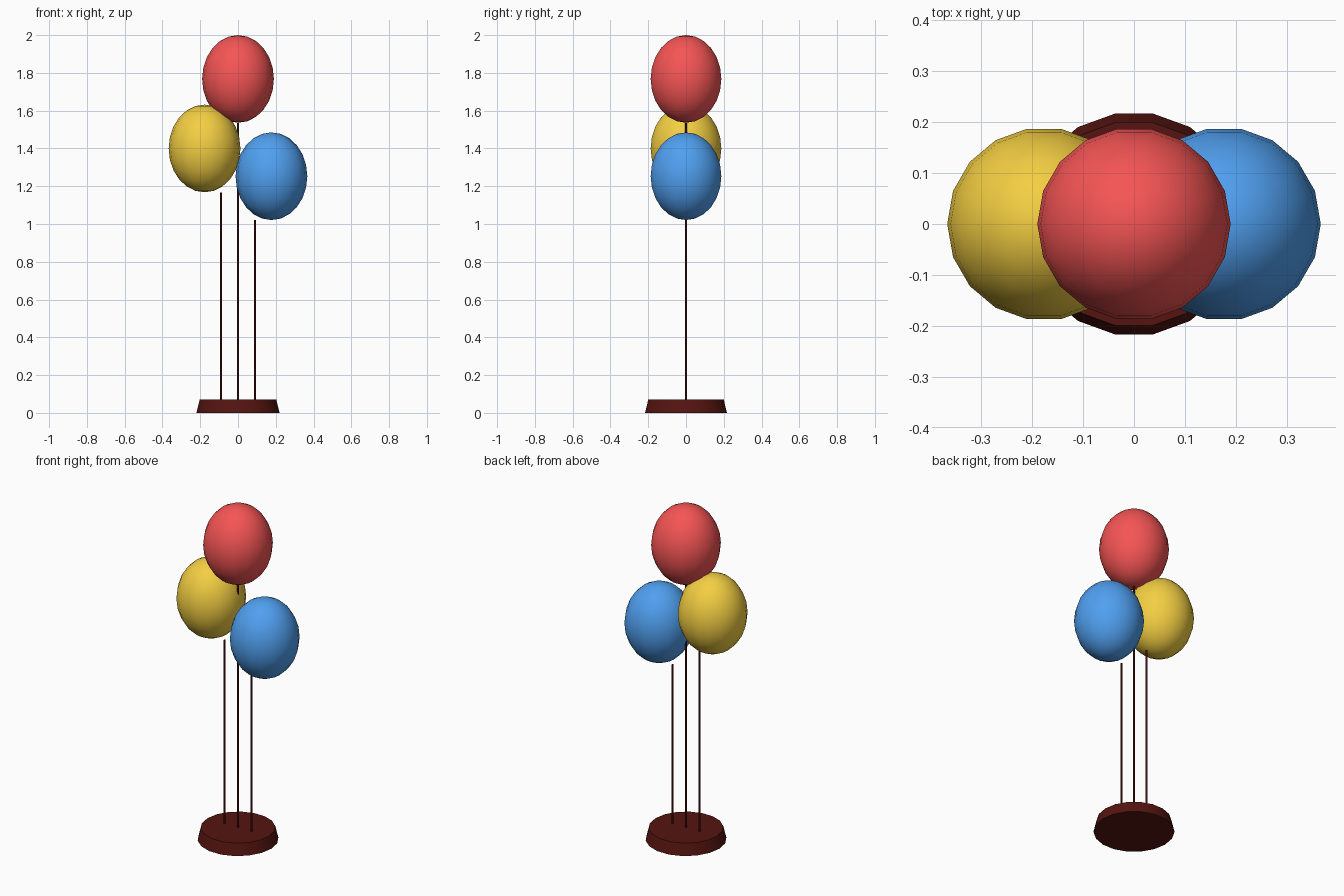
import bpy
from math import radians

if "Cube" in bpy.data.objects:
    bpy.data.objects.remove(bpy.data.objects["Cube"])


def material(name, rgb):
    m = bpy.data.materials.new(name)
    m.diffuse_color = (*rgb, 1)
    m.use_nodes = True
    m.node_tree.nodes["Principled BSDF"].inputs["Base Color"].default_value = m.diffuse_color
    return m


def finish(name, mat):
    o = bpy.context.object
    o.name = name
    o.data.materials.append(mat)
    bpy.ops.object.shade_smooth_by_angle(angle=radians(40))
    return o


dark = material("dark_red", (0.09, 0.007, 0.005))
BASE_H, HALF_H, RADIUS = 0.07, 0.232, 0.19

# Weighted base: short tapered disc with flats facing front and back
bpy.ops.mesh.primitive_cone_add(vertices=18, radius1=0.22, radius2=0.203, depth=BASE_H,
                                location=(0, 0, BASE_H / 2), rotation=(0, 0, radians(90)))
finish("base", dark)

# Balloons, each with its straight string: name, balloon x, balloon z, string x, colour
balloons = [
    ("red", 0.0, 1.768, 0.0, (0.92, 0.09, 0.09)),
    ("yellow", -0.177, 1.40, -0.089, (0.90, 0.62, 0.055)),
    ("blue", 0.177, 1.253, 0.089, (0.08, 0.35, 0.87)),
]
for name, x, z, string_x, rgb in balloons:
    bpy.ops.mesh.primitive_uv_sphere_add(segments=18, ring_count=12, radius=1,
                                         location=(x, 0, z), rotation=(0, 0, radians(90)))
    balloon = finish(name + "_balloon", material(name, rgb))
    balloon.scale = (RADIUS, RADIUS, HALF_H)

    top = z - HALF_H
    bpy.ops.mesh.primitive_cylinder_add(vertices=6, radius=0.006, depth=top - BASE_H,
                                        location=(string_x, 0, (top + BASE_H) / 2))
    finish(name + "_string", dark)
